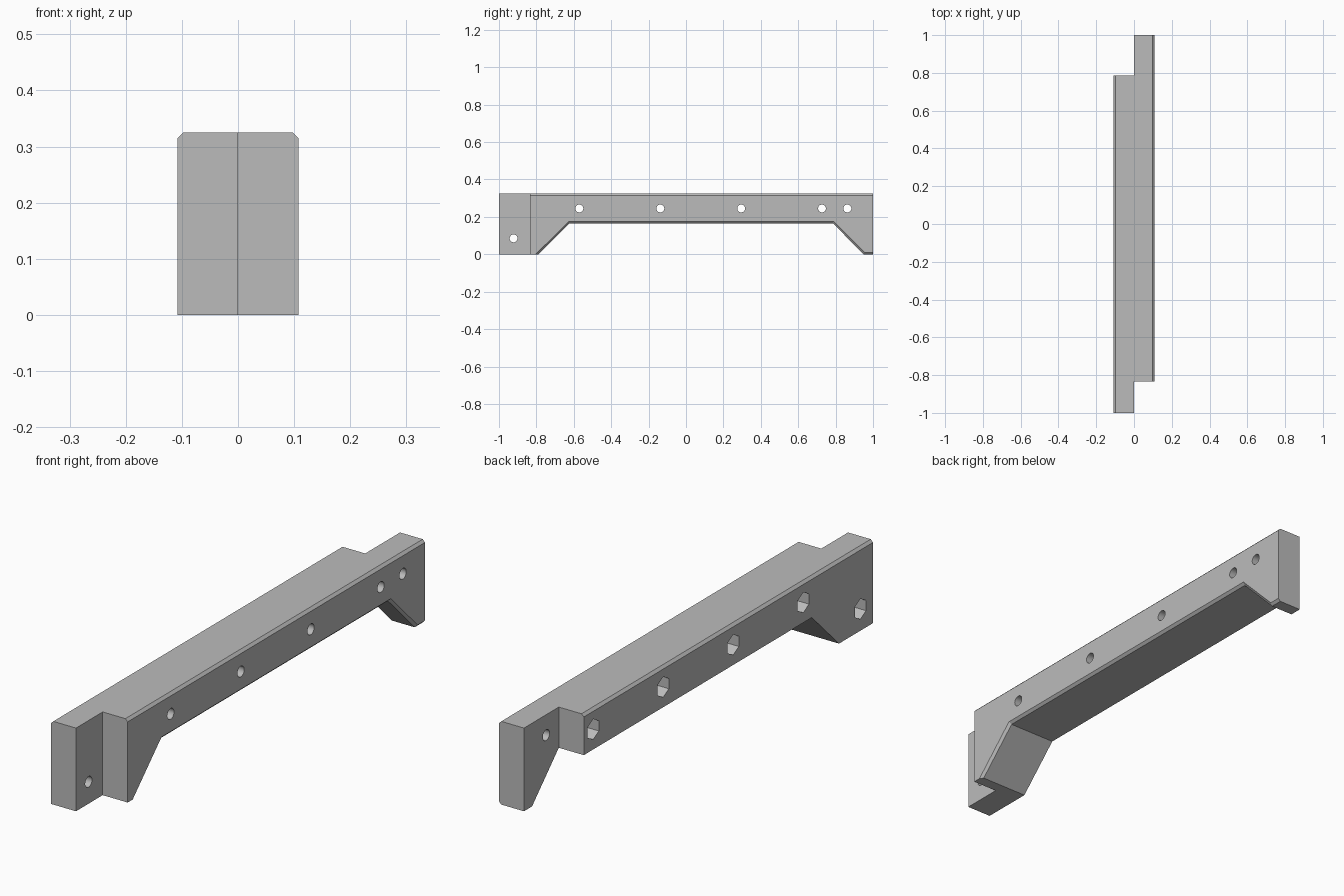
import bpy, bmesh, math
from mathutils import Matrix

cube = bpy.data.objects.get("Cube")
if cube:
    bpy.data.objects.remove(cube, do_unlink=True)

HALF, TOP, ARCH, CHAMFER = 0.108, 0.325, 0.166, 0.01
HOLE_Z, FOOT_Z = 0.245, 0.085

grey = bpy.data.materials.new("plain grey")
grey.use_nodes = True
grey.diffuse_color = (0.5, 0.5, 0.5, 1)
grey.node_tree.nodes["Principled BSDF"].inputs["Base Color"].default_value = (0.5, 0.5, 0.5, 1)


def make_object(name, bm):
    bmesh.ops.recalc_face_normals(bm, faces=bm.faces)
    mesh = bpy.data.meshes.new(name)
    bm.to_mesh(mesh)
    bm.free()
    mesh.materials.append(grey)
    ob = bpy.data.objects.new(name, mesh)
    bpy.context.collection.objects.link(ob)
    return ob


def add_box(bm, x0, x1, y0, y1, z0, z1):
    m = Matrix.Translation(((x0 + x1) / 2, (y0 + y1) / 2, (z0 + z1) / 2))
    m = m @ Matrix.Diagonal((x1 - x0, y1 - y0, z1 - z0, 1))
    bmesh.ops.create_cube(bm, size=1, matrix=m)


def add_prism(bm, sides, radius, x0, x1, y, z, turn=0):
    m = Matrix.Translation(((x0 + x1) / 2, y, z))
    m = m @ Matrix.Rotation(turn, 4, 'X') @ Matrix.Rotation(math.pi / 2, 4, 'Y')
    bmesh.ops.create_cone(bm, cap_ends=True, segments=sides, radius1=radius,
                          radius2=radius, depth=x1 - x0, matrix=m)


# Arched beam: side profile extruded across the width
profile = [(-1, 0), (-0.79, 0), (-0.622, ARCH), (0.785, ARCH),
           (0.95, 0), (1, 0), (1, TOP), (-1, TOP)]
bm = bmesh.new()
face = bm.faces.new([bm.verts.new((-HALF, y, z)) for y, z in profile])
ext = bmesh.ops.extrude_face_region(bm, geom=[face])
bmesh.ops.translate(bm, vec=(2 * HALF, 0, 0),
                    verts=[v for v in ext["geom"] if isinstance(v, bmesh.types.BMVert)])


# Chamfer both top edges, and the arch and back foot on the +x side
def chamfered(edge):
    a, b = (v.co for v in edge.verts)
    if abs(a.x - b.x) > 0.01 or abs(a.z - b.z) > 0.3:
        return False
    mid = (a + b) / 2
    return mid.z > 0.3 or (mid.x > 0 and mid.y > -0.78)


bmesh.ops.bevel(bm, geom=[e for e in bm.edges if chamfered(e)], offset=CHAMFER,
                segments=1, affect='EDGES', clamp_overlap=True)
beam = make_object("bracket_beam", bm)

# Half-lap steps at the two ends
laps = bmesh.new()
add_box(laps, 0, 0.3, -1.2, -0.835, -0.2, 0.6)
add_box(laps, -0.3, 0, 0.785, 1.2, -0.2, 0.6)

# Round bolt holes and hexagonal nut pockets
nuts = [(y, HOLE_Z) for y in (-0.57, -0.137, 0.295, 0.727)] + [(-0.922, FOOT_Z)]
holes, pockets = bmesh.new(), bmesh.new()
for y, z in nuts + [(0.863, HOLE_Z)]:
    add_prism(holes, 32, 0.021, -0.3, 0.3, y, z)
for y, z in nuts:
    add_prism(pockets, 6, 0.04, -0.2, -0.055, y, z, math.pi / 2)

cutters = [make_object("lap_cutter", laps), make_object("pocket_cutter", pockets),
           make_object("hole_cutter", holes)]
for cutter in cutters:
    cutter.hide_render = True
    mod = beam.modifiers.new(cutter.name, 'BOOLEAN')
    mod.operation = 'DIFFERENCE'
    mod.solver = 'EXACT'
    mod.object = cutter

# Bake the cuts and drop the cutters
bpy.context.view_layer.update()
result = bpy.data.meshes.new_from_object(
    beam.evaluated_get(bpy.context.evaluated_depsgraph_get()))
beam.modifiers.clear()
beam.data = result
result.materials.clear()
result.materials.append(grey)
for cutter in cutters:
    bpy.data.objects.remove(cutter, do_unlink=True)

bpy.ops.object.select_all(action='DESELECT')
beam.select_set(True)
bpy.context.view_layer.objects.active = beam
bpy.ops.object.shade_smooth_by_angle(angle=math.radians(25))
